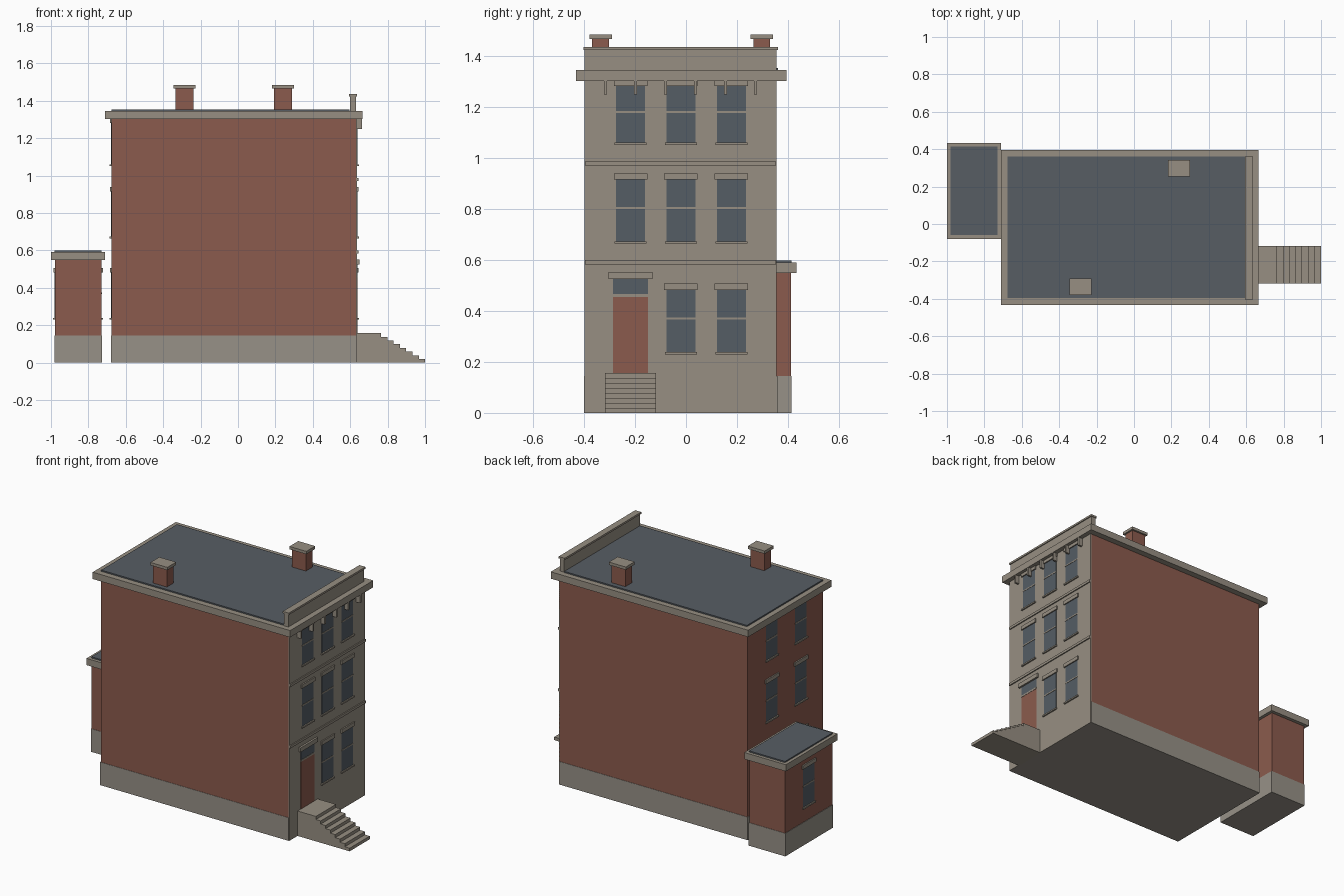
import bpy
import bmesh

cube = bpy.data.objects.get("Cube")
if cube:
    bpy.data.objects.remove(cube, do_unlink=True)


def material(name, rgb):
    mat = bpy.data.materials.new(name)
    mat.use_nodes = True
    mat.diffuse_color = (*rgb, 1)
    mat.node_tree.nodes["Principled BSDF"].inputs["Base Color"].default_value = (*rgb, 1)
    return mat


BRICK = material("brick red", (0.26, 0.105, 0.075))
STONE = material("sandstone", (0.31, 0.275, 0.225))
BASE = material("foundation grey", (0.31, 0.285, 0.245))
SLATE = material("slate roof", (0.095, 0.11, 0.127))
GLASS = material("window glass", (0.09, 0.11, 0.13))


def finish(name, bm, mat):
    bmesh.ops.recalc_face_normals(bm, faces=bm.faces)
    mesh = bpy.data.meshes.new(name)
    bm.to_mesh(mesh)
    bm.free()
    mesh.materials.append(mat)
    obj = bpy.data.objects.new(name, mesh)
    bpy.context.collection.objects.link(obj)
    return obj


def box(name, mat, xs, ys, zs):
    """Box spanning the given ranges."""
    bm = bmesh.new()
    bmesh.ops.create_cube(bm, size=1)
    for v in bm.verts:
        v.co = [r[0] if c < 0 else r[1] for r, c in zip((xs, ys, zs), v.co)]
    return finish(name, bm, mat)


def panel(name, mat, wall, side, depth, y, width, zs):
    """Plate standing out from a wall that faces +x (side 1) or -x (side -1)."""
    xs = sorted((wall - side * 0.004, wall + side * depth))
    return box(name, mat, xs, (y - width / 2, y + width / 2), zs)


def window(name, wall, side, y, sill, head):
    """Sash window with meeting rail, lintel and sill."""
    mid = (sill + head) / 2 + 0.01
    panel(name + "_glass", GLASS, wall, side, 0.001, y, 0.114, (sill, head))
    panel(name + "_rail", STONE, wall, side, 0.003, y, 0.114, (mid - 0.004, mid + 0.004))
    panel(name + "_lintel", STONE, wall, side, 0.008, y, 0.132, (head, head + 0.024))
    panel(name + "_sill", STONE, wall, side, 0.009, y, 0.126, (sill - 0.009, sill))


# Main block
Y0, Y1 = -0.399, 0.356
BACK, FACADE = -0.677, 0.637
box("main_foundation", BASE, (-0.68, 0.634), (Y0 - 0.002, Y1 + 0.002), (0, 0.145))
box("main_walls", BRICK, (BACK, 0.631), (Y0, Y1), (0.145, 1.31))
box("facade", STONE, (0.63, FACADE), (Y0, Y1), (0, 1.31))
box("main_cornice", STONE, (-0.71, 0.666), (-0.432, 0.395), (1.302, 1.345))
box("main_roof", SLATE, (-0.677, 0.596), (-0.395, 0.36), (1.34, 1.353))
box("parapet", STONE, (0.6, 0.63), (Y0, Y1), (1.34, 1.425))
box("parapet_cap", STONE, (0.594, 0.636), (Y0 - 0.004, Y1 + 0.004), (1.424, 1.436))

# Rear annex
box("annex_foundation", BASE, (-0.982, -0.727), (-0.062, 0.414), (0, 0.145))
box("annex_walls", BRICK, (-0.979, -0.73), (-0.06, 0.412), (0.145, 0.555))
box("annex_cornice", STONE, (-1, -0.71), (-0.08, 0.434), (0.548, 0.59))
box("annex_roof", SLATE, (-0.98, -0.73), (-0.06, 0.414), (0.585, 0.598))

# Windows by floor: (sill height, head height)
FLOORS = [(0.239, 0.483), (0.673, 0.916), (1.06, 1.282)]
for f, (sill, head) in enumerate(FLOORS):
    for c, y in enumerate((-0.217, -0.02, 0.178)):
        if f or c:  # the door takes the first bay of the ground floor
            window(f"facade_window_{f}_{c}", FACADE, 1, y, sill, head)
    for c, y in enumerate((-0.175, 0.115)):
        window(f"rear_window_{f}_{c}", BACK, -1, y, sill, head)
window("annex_rear_window", -0.979, -1, 0.178, *FLOORS[0])
window("annex_inner_window", -0.73, 1, 0.178, *FLOORS[0])

# Entrance
panel("door", BRICK, FACADE, 1, 0.001, -0.217, 0.137, (0.157, 0.455))
panel("door_transom", GLASS, FACADE, 1, 0.001, -0.217, 0.137, (0.466, 0.525))
panel("door_rail", STONE, FACADE, 1, 0.003, -0.217, 0.137, (0.455, 0.466))
panel("door_lintel", STONE, FACADE, 1, 0.012, -0.217, 0.173, (0.525, 0.552))

# String courses and cornice brackets
for z in (0.583, 0.97):
    panel("string_course", STONE, FACADE, 1, 0.007, (Y0 + Y1) / 2, Y1 - Y0 - 0.006, (z, z + 0.016))
for i in range(6):
    panel("cornice_bracket", STONE, FACADE, 1, 0.027, -0.315 + i * 0.1175, 0.012, (1.25, 1.305))

# Front steps, extruded from a stepped profile
STEPS, RISE, RUN, LANDING = 8, 0.157 / 8, 0.0336, 0.765
profile = [(0.634, 0), (0.634, STEPS * RISE)]
for i in range(STEPS):
    x = LANDING + i * RUN
    profile += [(x, (STEPS - i) * RISE), (x, (STEPS - i - 1) * RISE)]
bm = bmesh.new()
face = bm.faces.new([bm.verts.new((x, -0.317, z)) for x, z in profile])
ext = bmesh.ops.extrude_face_region(bm, geom=[face])
side_verts = [g for g in ext["geom"] if isinstance(g, bmesh.types.BMVert)]
bmesh.ops.translate(bm, vec=(0, 0.2, 0), verts=side_verts)
finish("front_steps", bm, STONE)

# Chimneys
for name, x, y in (("left", 0.24, 0.297), ("right", -0.286, -0.335)):
    box(name + "_chimney", BRICK, (x - 0.048, x + 0.048), (y - 0.033, y + 0.033), (1.34, 1.468))
    box(name + "_chimney_cap", STONE, (x - 0.059, x + 0.059), (y - 0.044, y + 0.044), (1.466, 1.484))
